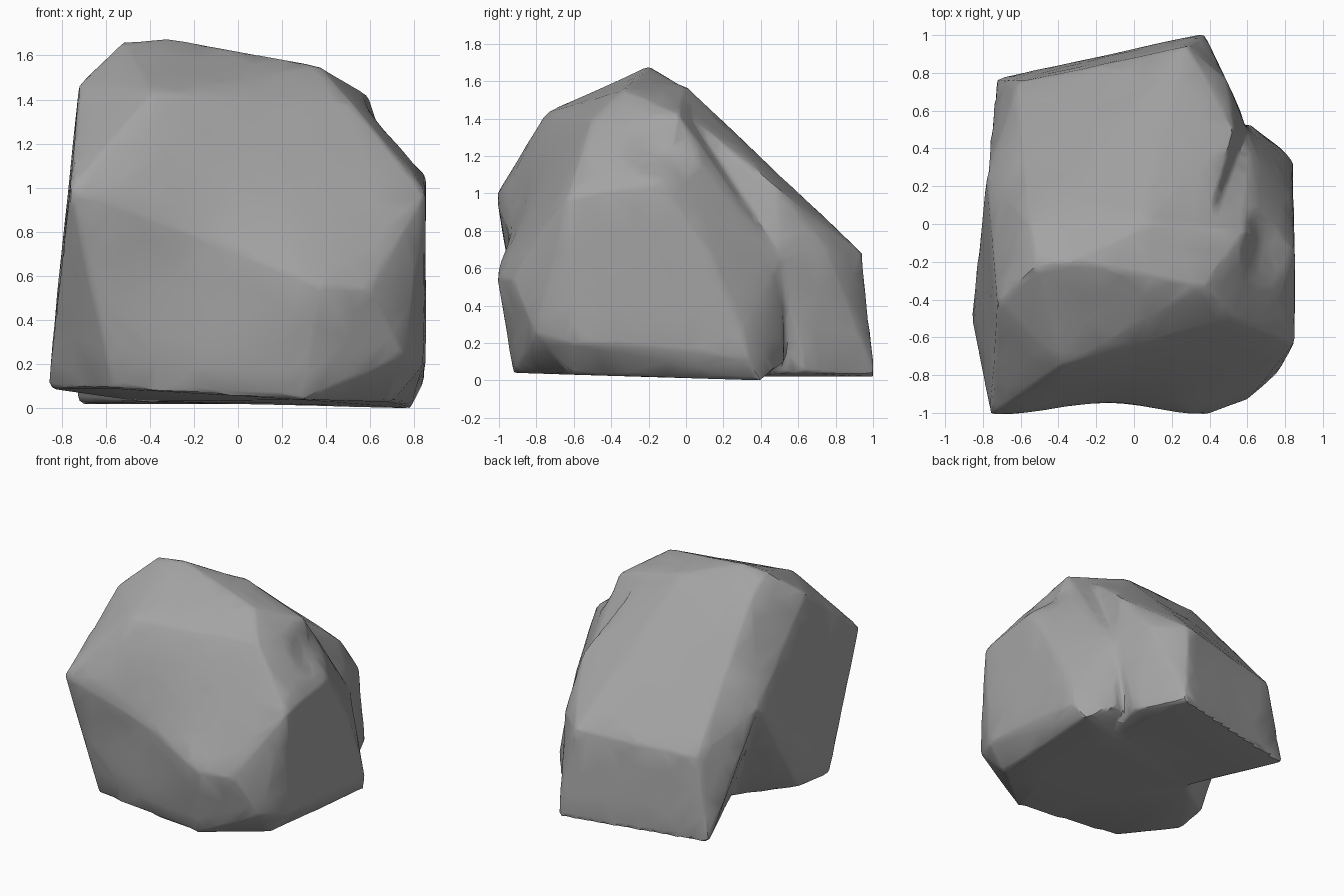
import bpy
import bmesh
from mathutils import Vector, noise

# Remove the default object
default = bpy.data.objects.get("Cube")
if default:
    bpy.data.objects.remove(default, do_unlink=True)

# Stone colour
stone = bpy.data.materials.new("stone_grey")
stone.use_nodes = True
grey = (.37, .37, .37, 1)
stone.diffuse_color = grey
stone.node_tree.nodes["Principled BSDF"].inputs["Base Color"].default_value = grey


def add_hull(bm, points):
    """Add a closed convex chunk spanning the given corner points."""
    verts = [bm.verts.new(p) for p in points]
    result = bmesh.ops.convex_hull(bm, input=verts)
    loose = set(result["geom_interior"]) | set(result["geom_unused"])
    loose = [v for v in loose if isinstance(v, bmesh.types.BMVert)]
    bmesh.ops.delete(bm, geom=loose, context="VERTS")


def add_modifier(obj, kind, **settings):
    """Add a modifier and set its properties by keyword."""
    modifier = obj.modifiers.new(kind.title(), kind)
    for name, value in settings.items():
        setattr(modifier, name, value)


def apply_modifiers(obj):
    """Replace the object's mesh with its modified result."""
    graph = bpy.context.evaluated_depsgraph_get()
    result = bpy.data.meshes.new_from_object(obj.evaluated_get(graph))
    obj.modifiers.clear()
    obj.data = result


def dent(mesh, centre, radius, push):
    """Press a soft hollow into the surface around a point."""
    for v in mesh.vertices:
        fade = max(0, 1 - (v.co - Vector(centre)).length / radius)
        v.co += Vector(push) * fade * fade * (3 - 2 * fade)


# Front chunk: ridge, sloping brow, front face, flanks and underside
ridge = [(-.52, -.22, 1.66), (-.33, -.2, 1.68), (.1, -.28, 1.59),
         (.37, -.33, 1.55), (.1, 0, 1.56), (-.55, 0, 1.54)]
brow = [(-.38, -.75, 1.43), (-.72, -.42, 1.47), (.52, -.5, 1.38),
        (.59, -.04, 1.42), (-.76, -1.01, 1), (-.46, -.98, 1)]
face = [(-.62, -.93, .7), (-.53, -.91, .27), (.06, -.94, .6),
        (.38, -1.01, .55), (.6, -.93, .54), (.75, -.8, .24)]
flanks = [(.85, -.63, .98), (.84, -.6, .2), (.85, -.3, .2), (.85, -.13, 1.06),
          (.67, .05, 1.18), (.84, .12, .68), (.83, .3, .3), (.84, .33, .12),
          (.6, .5, .66), (.61, .53, .1), (-.78, .24, .86)]
underside = [(-.86, -.5, .09), (-.81, -.22, .09), (-.56, -.87, .09),
             (.3, -.92, .04), (.7, -.6, .03), (.78, .4, 0),
             (-.43, .07, .03)]

# Rear chunk: narrower wedge that slopes down to a short back wall
slope = [(-.55, 0, 1.54), (.05, 0, 1.57), (.37, -.1, 1.5),
         (.53, .49, 1.03), (.6, .5, .66), (-.78, .24, .86)]
back_wall = [(-.61, .75, .63), (.28, .94, .68), (.49, .76, .7),
             (-.73, .77, .02), (.37, 1.01, .02), (.54, .65, .04)]
rear_base = [(-.43, .07, .03), (.4, .1, .02)]

bm = bmesh.new()
add_hull(bm, ridge + brow + face + flanks + underside)
add_hull(bm, slope + back_wall + rear_base)
bmesh.ops.recalc_face_normals(bm, faces=bm.faces)
mesh = bpy.data.meshes.new("boulder")
bm.to_mesh(mesh)
bm.free()
boulder = bpy.data.objects.new("boulder", mesh)
bpy.context.collection.objects.link(boulder)

# Fuse the chunks and wear down the edges
add_modifier(boulder, "REMESH", mode="VOXEL", voxel_size=.02)
add_modifier(boulder, "SMOOTH", factor=.5, iterations=4)
apply_modifiers(boulder)

# Hollows in the front face and the upper flank, then slight unevenness
dent(boulder.data, (-.15, -.98, .75), .6, (0, .06, 0))
dent(boulder.data, (.7, -.12, 1.25), .25, (-.05, 0, -.03))
for v in boulder.data.vertices:
    bump = noise.noise(v.co * 3) + noise.noise(v.co * 7 + Vector((5, 0, 0))) / 2
    v.co += v.co.normalized() * bump * .005

# Chip the surface into irregular facets
add_modifier(boulder, "DECIMATE", ratio=.03)
apply_modifiers(boulder)
boulder.data.name = "boulder"
boulder.data.materials.clear()
boulder.data.materials.append(stone)

# Soft shading with crisp ridges
bpy.ops.object.select_all(action="DESELECT")
boulder.select_set(True)
bpy.context.view_layer.objects.active = boulder
bpy.ops.object.shade_smooth_by_angle(angle=.5)
